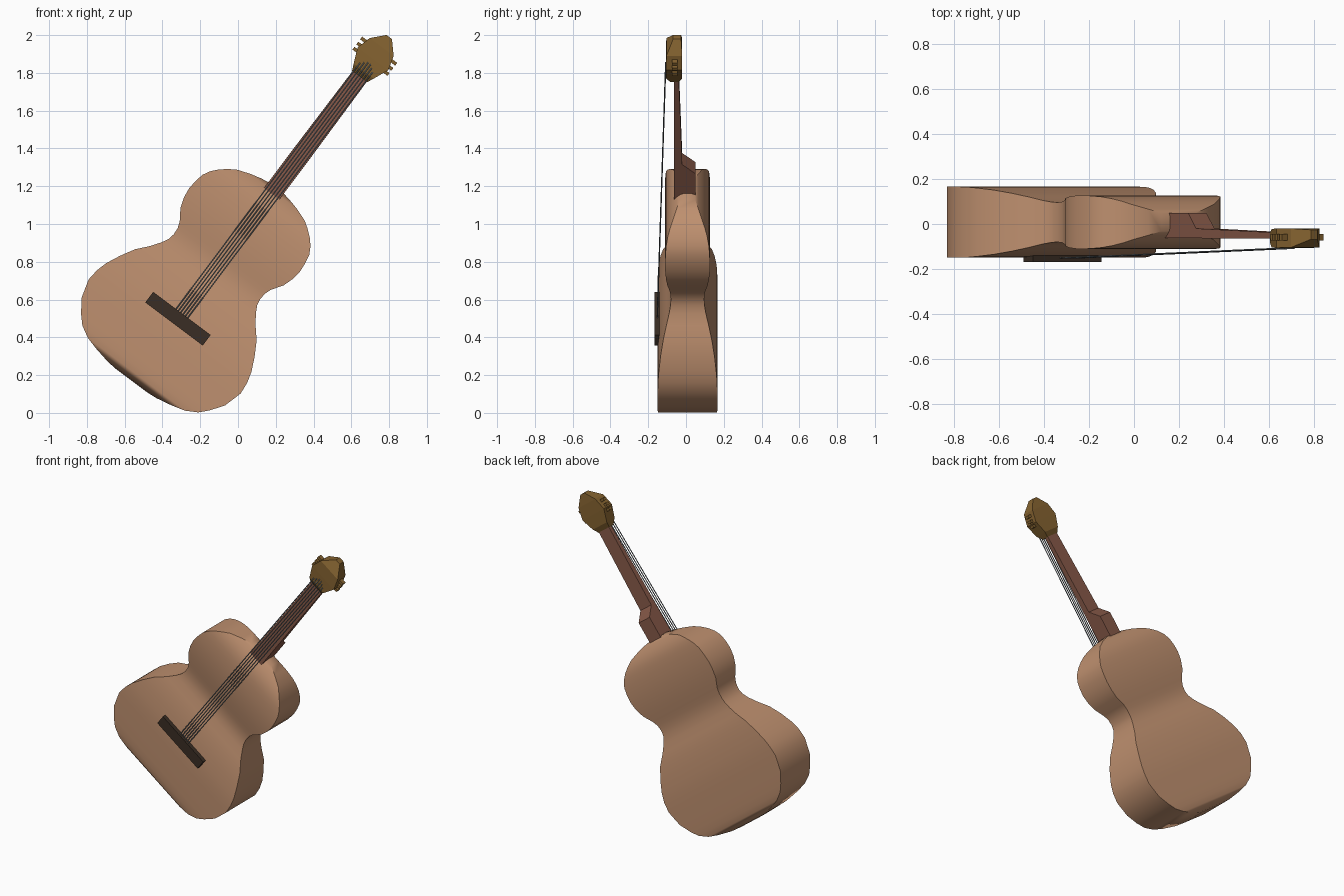
import bpy, bmesh, math
from mathutils import Vector

if "Cube" in bpy.data.objects:
    bpy.data.objects.remove(bpy.data.objects["Cube"])

# Instrument axis: s runs up the neck, t across the strings, y is depth
OX, OZ = -0.319, 0.497


def place(s, t, y):
    return Vector((OX + 0.6 * s + 0.8 * t, y, OZ + 0.8 * s - 0.6 * t))


def material(name, rgb):
    m = bpy.data.materials.new(name)
    m.diffuse_color = (*rgb, 1)
    m.use_nodes = True
    m.node_tree.nodes["Principled BSDF"].inputs["Base Color"].default_value = m.diffuse_color
    return m


WOOD = material("honey wood", (0.52, 0.28, 0.16))
NECK = material("red brown wood", (0.24, 0.10, 0.065))
HEAD = material("golden brown", (0.235, 0.125, 0.03))
DARK = material("dark wood", (0.042, 0.027, 0.018))
STEEL = material("string grey", (0.18, 0.21, 0.23))


def loft(name, rings, mat, smooth=None):
    """Join rings of (s, t, y) points with quads and cap both ends."""
    bm = bmesh.new()
    vs = [[bm.verts.new(place(*p)) for p in r] for r in rings]
    n = len(rings[0])
    for a, b in zip(vs, vs[1:]):
        for i in range(n):
            j = (i + 1) % n
            bm.faces.new((a[i], a[j], b[j], b[i]))
    bm.faces.new(vs[0])
    bm.faces.new(vs[-1])
    bmesh.ops.recalc_face_normals(bm, faces=bm.faces)
    me = bpy.data.meshes.new(name)
    bm.to_mesh(me)
    bm.free()
    me.materials.append(mat)
    ob = bpy.data.objects.new(name, me)
    bpy.context.collection.objects.link(ob)
    if smooth:
        bpy.ops.object.select_all(action='DESELECT')
        bpy.context.view_layer.objects.active = ob
        ob.select_set(True)
        bpy.ops.object.shade_smooth_by_angle(angle=math.radians(smooth))
    return ob


def rect(s, w, y0, y1, t=0.0):
    return [(s, t - w, y0), (s, t + w, y0), (s, t + w, y1), (s, t - w, y1)]


# Body: stations of (position, half width, half depth)
body = [(-.408, .10, .085), (-.403, .16, .115), (-.385, .25, .138), (-.365, .322, .150),
        (-.33, .384, .156), (-.285, .426, .158), (-.215, .475, .158), (-.116, .503, .158),
        (-.05, .497, .157), (.01, .48, .152), (.085, .445, .143), (.16, .402, .129),
        (.22, .350, .112), (.272, .313, .097), (.31, .293, .090), (.345, .286, .088),
        (.385, .289, .091), (.42, .302, .097), (.48, .342, .107), (.535, .360, .114),
        (.59, .367, .118), (.64, .363, .119), (.69, .353, .117), (.73, .331, .113),
        (.765, .300, .105), (.795, .263, .093), (.82, .225, .078), (.845, .155, .058),
        (.860, .095, .040), (.868, .05, .022)]
CY = 0.008
loft("body", [rect(s, w, CY - h, CY + h) for s, w, h in body], WOOD, 40)

# Neck with heel: side profile extruded across the strings
profile = [(.815, -.063), (.815, .05), (1.0, .05), (1.06, -.02), (1.63, -.038), (1.63, -.064)]
loft("neck", [[(s, t * (1 if s < 1.1 else .92), y) for s, y in profile] for t in (-.051, .051)], NECK)

# Faceted headstock
loft("headstock", [rect(1.605, .050, -.082, -.038), rect(1.64, .066, -.105, -.022),
                   rect(1.722, .101, -.106, -.020), rect(1.80, .079, -.104, -.020),
                   rect(1.866, .018, -.068, -.026)], HEAD)

# Tuning pegs on both edges
for side in (-1, 1):
    for i in range(3):
        s = 1.705 + i * 0.034
        loft("tuning_peg", [rect(s - .009, .022, -.073, -.045, side * .094),
                            rect(s + .009, .022, -.073, -.045, side * .094)], HEAD)

# Bridge
loft("bridge", [rect(-.033, .19, -.168, -.135), rect(.037, .19, -.168, -.135)], DARK)

# Six strings from the bridge to the headstock
R = 0.0032
for i in range(6):
    k = i - 2.5
    end = 1.70 - abs(k) * 0.014
    rings = []
    for s, t, y in ((.02, k * .0155, -.152), (end, k * .0165, -.108)):
        rings.append([(s, t + R * math.cos(a * math.pi / 3), y + R * math.sin(a * math.pi / 3))
                      for a in range(6)])
    loft("string", rings, STEEL)
